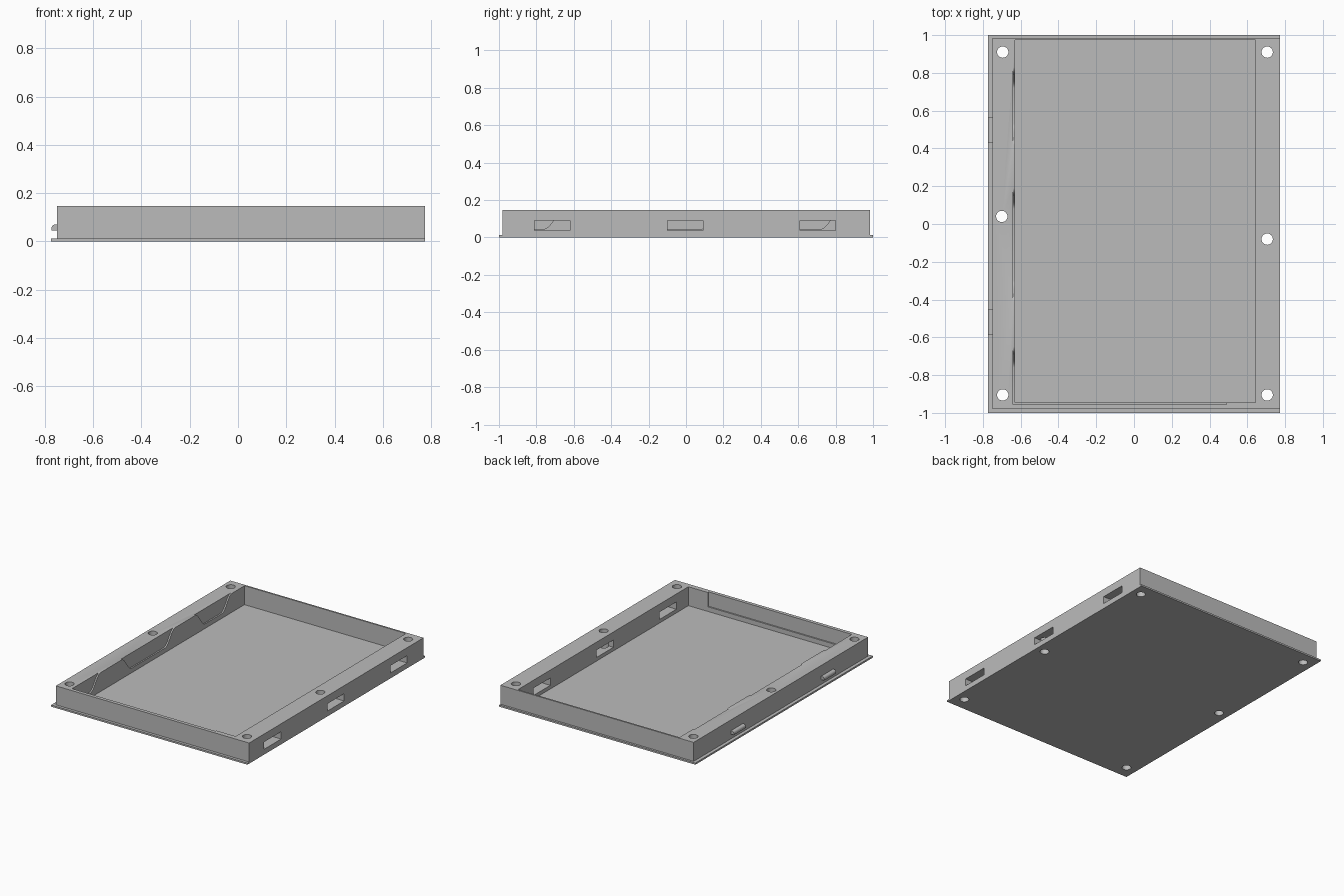
import bpy, bmesh, math

if "Cube" in bpy.data.objects:
    bpy.data.objects.remove(bpy.data.objects["Cube"], do_unlink=True)

grey = bpy.data.materials.new("plain grey")
grey.use_nodes = True
grey.diffuse_color = (0.5, 0.5, 0.5, 1)
grey.node_tree.nodes["Principled BSDF"].inputs["Base Color"].default_value = grey.diffuse_color


def prism(name, points, depth):
    """Extrude a closed 3D outline along a vector."""
    bm = bmesh.new()
    face = bm.faces.new([bm.verts.new(p) for p in points])
    ext = bmesh.ops.extrude_face_region(bm, geom=[face])["geom"]
    bmesh.ops.translate(bm, vec=depth, verts=[v for v in ext if isinstance(v, bmesh.types.BMVert)])
    bmesh.ops.recalc_face_normals(bm, faces=bm.faces)
    mesh = bpy.data.meshes.new(name)
    bm.to_mesh(mesh)
    bm.free()
    mesh.materials.append(grey)
    obj = bpy.data.objects.new(name, mesh)
    bpy.context.collection.objects.link(obj)
    return obj


def box(name, x, y, z):
    outline = [(x[0], y[0], z[0]), (x[1], y[0], z[0]), (x[1], y[1], z[0]), (x[0], y[1], z[0])]
    return prism(name, outline, (0, 0, z[1] - z[0]))


def combine(body, other, operation):
    """Apply a boolean and drop the helper."""
    mod = body.modifiers.new("boolean", "BOOLEAN")
    mod.operation, mod.object, mod.solver = operation, other, "EXACT"
    bpy.context.view_layer.objects.active = body
    bpy.ops.object.modifier_apply(modifier=mod.name)
    bpy.data.objects.remove(other, do_unlink=True)


SIDE, TOP, FLOOR, ABOVE = 0.774, 0.147, 0.012, 0.2
LEDGE = 0.045

# Base plate with the raised frame block on it
tray = box("tray", (-SIDE, SIDE), (-1, 1), (0, FLOOR))
combine(tray, box("frame", (-0.75, SIDE), (-0.98, 0.985), (0.006, TOP)), "UNION")

# Main cavity
combine(tray, box("cavity", (-0.63, 0.643), (-0.945, 0.973), (FLOOR, ABOVE)), "DIFFERENCE")

# Shallow relief in the front inner wall
combine(tray, box("front_relief", (-0.64, 0.49), (-0.955, -0.9), (LEDGE, ABOVE)), "DIFFERENCE")


# Scalloped reliefs in the side inner wall, with S-shaped ends
def ramp(start, end, rising):
    steps = 10
    curve = []
    for i in range(steps + 1):
        t = i / steps
        s = (1 - math.cos(math.pi * t)) / 2
        s = s if rising else 1 - s
        curve.append((start + (end - start) * t, LEDGE + (TOP - LEDGE) * s))
    return curve


reliefs = [
    [(-0.955, LEDGE)] + ramp(-0.76, -0.65, True),
    ramp(-0.41, -0.30, False) + ramp(0.08, 0.19, True),
    ramp(0.42, 0.53, False) + ramp(0.72, 0.83, True),
]
for lower in reliefs:
    outline = lower + [(lower[-1][0], ABOVE), (lower[0][0], ABOVE)]
    cutter = prism("side_relief", [(-0.64, y, z) for y, z in outline], (0.04, 0, 0))
    combine(tray, cutter, "DIFFERENCE")

# Slots through the left wall
for y in (-0.715, -0.005, 0.705):
    combine(tray, box("slot", (0.6, 0.8), (y - 0.095, y + 0.095), (0.038, 0.09)), "DIFFERENCE")

# Screw holes
for x, y in ((-0.695, 0.91), (0.705, 0.91), (-0.7, 0.04), (0.705, -0.08), (-0.695, -0.905), (0.705, -0.905)):
    ring = [(x + 0.03 * math.cos(a * math.tau / 32), y + 0.03 * math.sin(a * math.tau / 32), -0.1) for a in range(32)]
    combine(tray, prism("screw_hole", ring, (0, 0, 0.4)), "DIFFERENCE")

# Snap tabs on the right wall, rounded on the upper outer edge
for name, y in (("back_tab", 0.43), ("front_tab", -0.587)):
    arc = [(-0.757 - 0.016 * math.sin(a * math.pi / 12), 0.054 + 0.016 * math.cos(a * math.pi / 12)) for a in range(7)]
    profile = [(-0.745, 0.045), (-0.745, 0.07)] + arc + [(-0.773, 0.045)]
    prism(name, [(x, y, z) for x, z in profile], (0, 0.135, 0))

# Smooth the curved walls, keep the edges crisp
for obj in bpy.context.scene.objects:
    obj.select_set(obj.type == "MESH")
bpy.ops.object.shade_smooth_by_angle(angle=math.radians(30))
